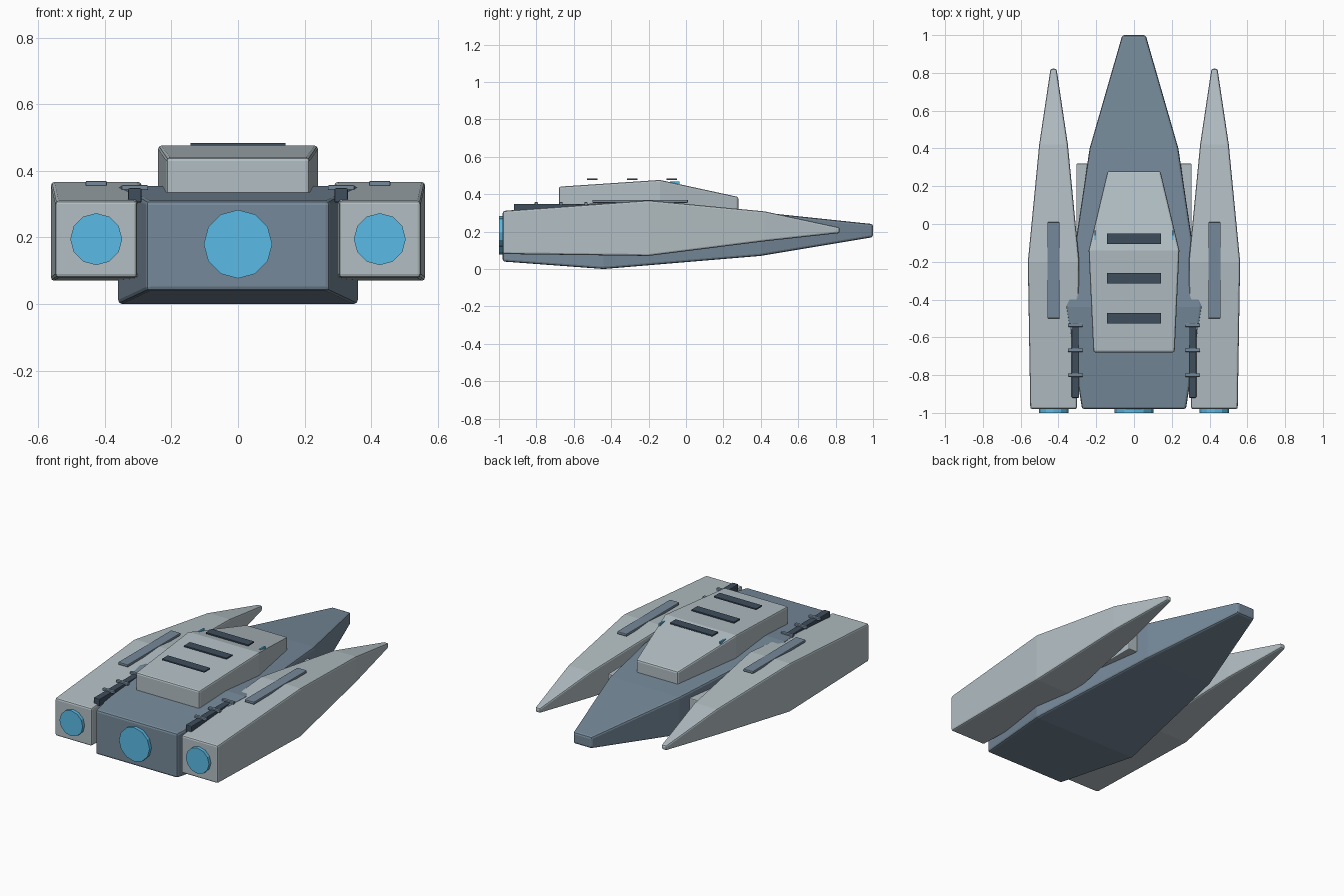
import bpy, bmesh, math

if "Cube" in bpy.data.objects:
    bpy.data.objects.remove(bpy.data.objects["Cube"])

def mat(name, rgb):
    m = bpy.data.materials.new(name)
    m.diffuse_color = (*rgb, 1)
    m.use_nodes = True
    m.node_tree.nodes["Principled BSDF"].inputs["Base Color"].default_value = m.diffuse_color
    return m

HULL = mat("blue_grey", (0.18, 0.25, 0.32))
LIGHT = mat("light_grey", (0.45, 0.52, 0.55))
DARK = mat("dark_grey", (0.05, 0.075, 0.11))
GLOW = mat("cyan_glow", (0.1, 0.5, 0.8))

def finish(name, bm, material, bevel=0.0):
    bmesh.ops.recalc_face_normals(bm, faces=bm.faces[:])
    me = bpy.data.meshes.new(name)
    bm.to_mesh(me)
    bm.free()
    me.materials.append(material)
    ob = bpy.data.objects.new(name, me)
    bpy.context.collection.objects.link(ob)
    if bevel:
        b = ob.modifiers.new("bevel", 'BEVEL')
        b.width = bevel
        b.segments = 2
        b.limit_method = 'ANGLE'
        b.angle_limit = math.radians(35)
    return ob

def loft(name, sections, material, cx=0.0, bevel=0.01):
    """Rectangular sections (y, half_width, z_low, z_high) joined along y."""
    bm = bmesh.new()
    rings = [[bm.verts.new((cx + sx * w, y, z)) for sx, z in
              ((-1, lo), (1, lo), (1, hi), (-1, hi))] for y, w, lo, hi in sections]
    for a, b in zip(rings, rings[1:]):
        for i in range(4):
            j = (i + 1) % 4
            bm.faces.new((a[i], a[j], b[j], b[i]))
    bm.faces.new(rings[0])
    bm.faces.new(rings[-1])
    return finish(name, bm, material, bevel)

def box(name, x, y, z, material, bevel=0.0):
    """Box from (low, high) ranges."""
    return loft(name, [(yy, (x[1] - x[0]) / 2, z[0], z[1]) for yy in y],
                material, (x[0] + x[1]) / 2, bevel)

def engine(name, x, z, r):
    bm = bmesh.new()
    bmesh.ops.create_cone(bm, cap_ends=True, segments=12, radius1=r, radius2=r, depth=0.03)
    for v in bm.verts:
        v.co = (v.co.x + x, v.co.z - 0.985, v.co.y + z)
    return finish(name, bm, GLOW)

# Central hull and raised cabin
loft("main_hull", [(-0.98, 0.275, 0.04, 0.31), (-0.44, 0.36, 0.0, 0.355),
                   (0.4, 0.235, 0.07, 0.303), (1.0, 0.062, 0.17, 0.24)], HULL, bevel=0.012)
loft("cabin", [(-0.68, 0.215, 0.29, 0.44), (-0.14, 0.24, 0.29, 0.476),
               (0.28, 0.14, 0.29, 0.385)], LIGHT)
engine("main_engine", 0, 0.18, 0.103)

# Slats over the cabin roof
for i, y in enumerate((-0.5, -0.287, -0.077)):
    box(f"roof_slat_{i}", (-0.143, 0.143), (y - 0.028, y + 0.028), (0.476, 0.484), DARK)

for side, s in (("left", -1), ("right", 1)):
    def span(a, b):
        return tuple(sorted((s * a, s * b)))

    # Side pod with engine, top strip and strut to the hull
    loft(f"{side}_pod", [(-0.98, 0.123, 0.08, 0.31), (-0.2, 0.136, 0.07, 0.367),
                         (0.42, 0.076, 0.148, 0.308), (0.822, 0.016, 0.192, 0.222)],
         LIGHT, s * 0.426)
    engine(f"{side}_engine", s * 0.426, 0.195, 0.078)
    box(f"{side}_pod_strip", span(0.394, 0.458), (-0.5, 0.01), (0.354, 0.37), HULL, 0.004)
    box(f"{side}_strut", span(0.2, 0.305), (-0.3, 0.32), (0.14, 0.27), LIGHT, 0.005)

    # Pipe in the gap with three clamps
    box(f"{side}_pipe", span(0.29, 0.33), (-0.92, -0.52), (0.305, 0.348), DARK, 0.004)
    for i, y in enumerate((-0.535, -0.668, -0.8)):
        box(f"{side}_clamp_{i}", span(0.27, 0.35), (y - 0.009, y + 0.009), (0.342, 0.357), HULL, 0.003)

    # Small cabin marker light
    box(f"{side}_marker", span(0.2, 0.21), (-0.085, -0.035), (0.44, 0.467), GLOW)
